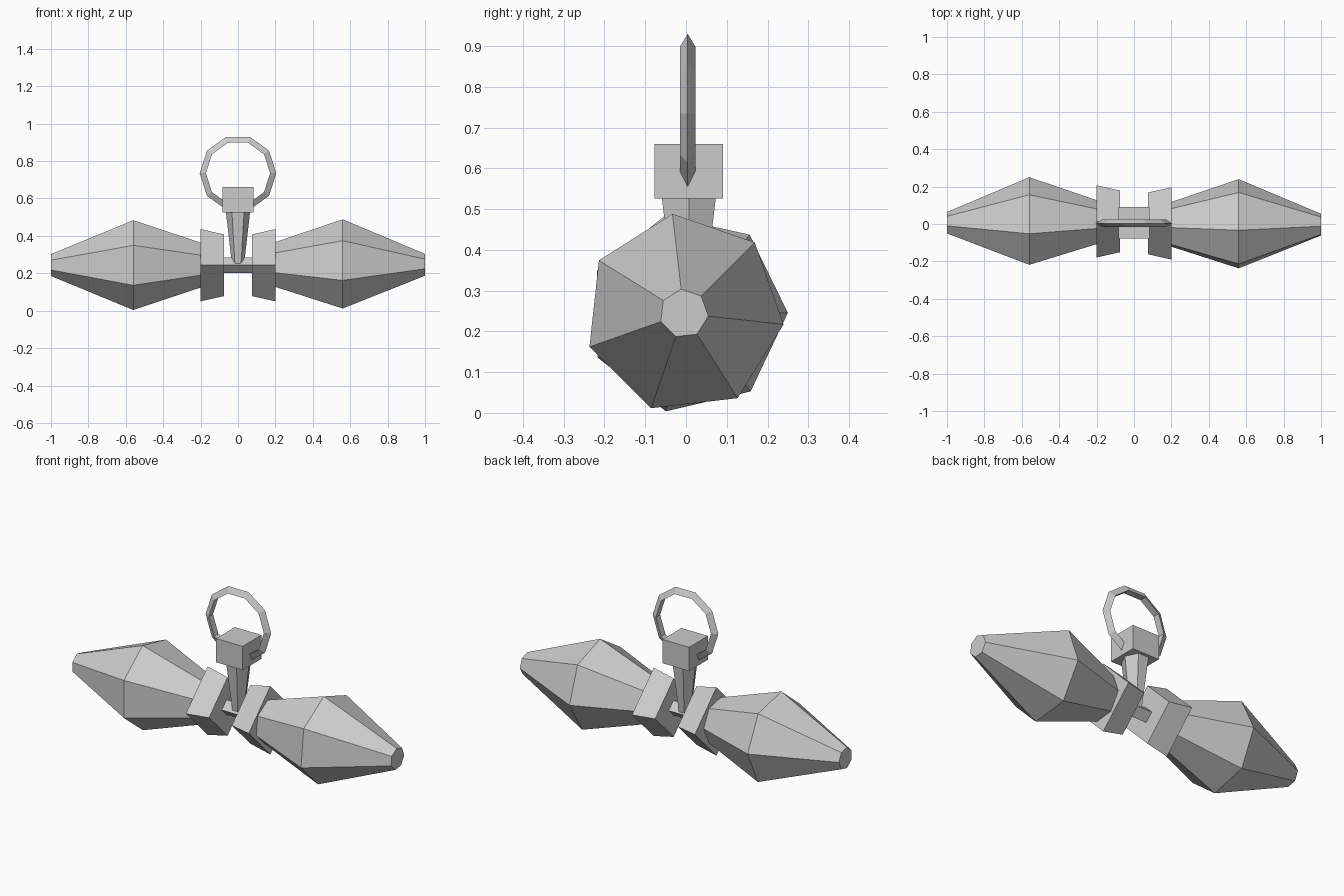
import bpy, bmesh, math
from mathutils import Matrix

if "Cube" in bpy.data.objects:
    bpy.data.objects.remove(bpy.data.objects["Cube"])


def loft(name, sections, sides, angle, axis='X', squash=1.0):
    """Closed polygon loft; sections are (position, radius, (centre u, centre v))."""
    bm = bmesh.new()
    rings = []
    for pos, r, (cu, cv) in sections:
        ring = []
        for i in range(sides):
            a = math.radians(angle) + i * math.tau / sides
            u, v = cu + r * math.cos(a), cv + r * squash * math.sin(a)
            ring.append(bm.verts.new((pos, u, v) if axis == 'X' else (u, v, pos)))
        rings.append(ring)
    for a, b in zip(rings, rings[1:]):
        for i in range(sides):
            j = (i + 1) % sides
            bm.faces.new((a[i], a[j], b[j], b[i]))
    bm.faces.new(rings[0])
    bm.faces.new(rings[-1])
    bmesh.ops.recalc_face_normals(bm, faces=bm.faces)
    mesh = bpy.data.meshes.new(name)
    bm.to_mesh(mesh)
    bm.free()
    obj = bpy.data.objects.new(name, mesh)
    bpy.context.collection.objects.link(obj)
    return obj


# Seven-sided spindles and tapered square collars on both sides
for side, s, turn, cy, collar_y in (("right", 1, 96.6, -0.005, 0.003),
                                    ("left", -1, 103.2, 0.004, 0.014)):
    c = (cy, 0.244)
    loft(side + "_spindle",
         [(s * 0.195, 0.122, c), (s * 0.56, 0.246, c), (s * 1.0, 0.06, c)], 7, turn)
    k = (collar_y, 0.243)
    loft(side + "_collar", [(s * 0.075, 0.165, k), (s * 0.2, 0.193, k)], 4, 0)

# Thin axle between the collars
loft("axle", [(-0.08, 0.042, (0.005, 0.243)), (0.08, 0.042, (0.005, 0.243))], 4, 0)

# Six-sided tapered stem
loft("stem", [(0.245, 0.032, (0, 0.007)), (0.53, 0.065, (0, 0.007))],
     6, 0, axis='Z', squash=1.18)

# Head block
bpy.ops.mesh.primitive_cube_add(size=1, location=(0, 0.007, 0.593))
block = bpy.context.object
block.name = "head_block"
block.data.transform(Matrix.Diagonal((0.166, 0.168, 0.134, 1)))

# Ten-sided ring with triangular cross-section
bpy.ops.mesh.primitive_torus_add(major_segments=10, minor_segments=3,
                                 major_radius=0.183, minor_radius=0.022,
                                 location=(0, 0.004, 0.735),
                                 rotation=(math.radians(90), 0, 0))
bpy.context.object.name = "ring"
